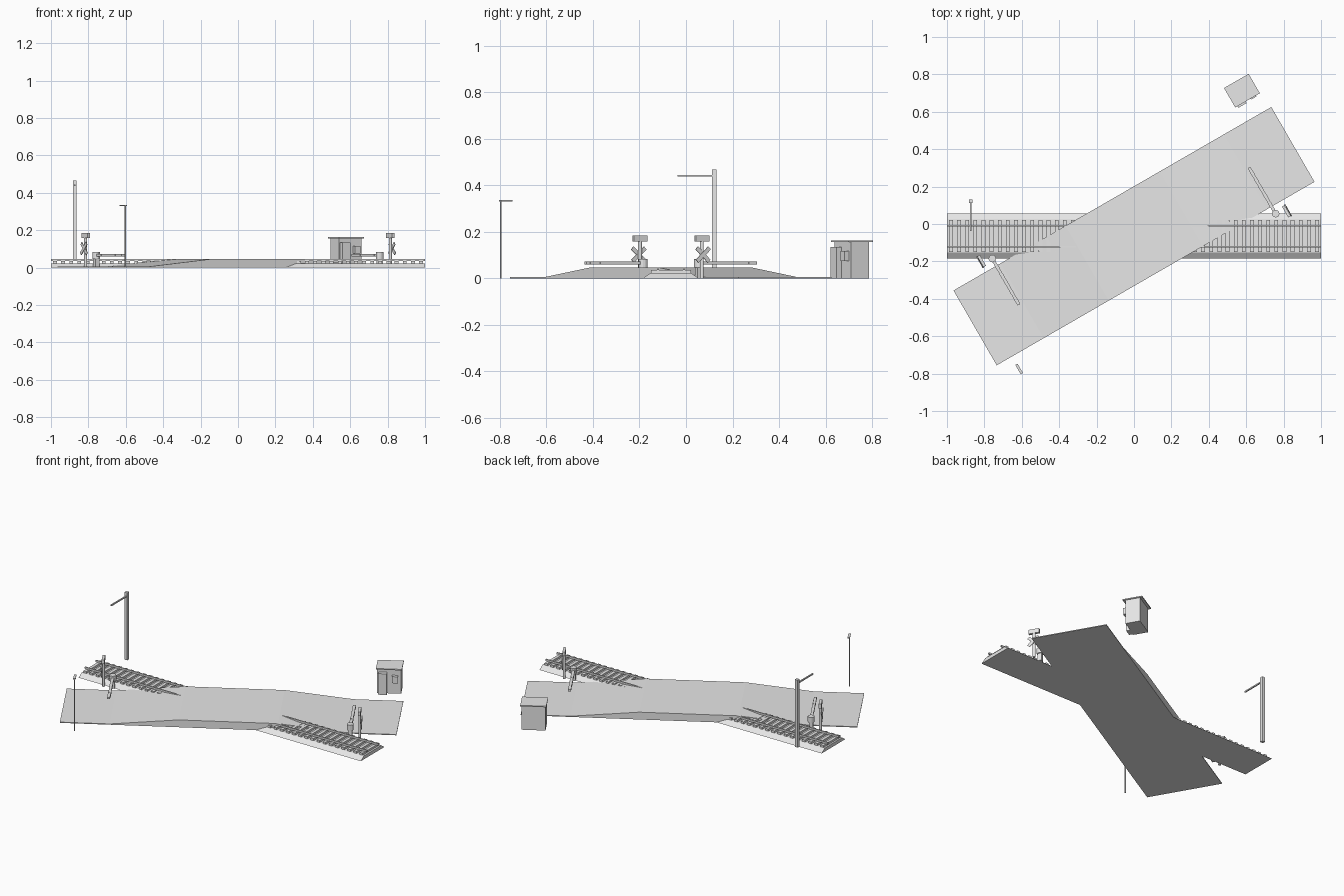
import bpy, bmesh, math
from mathutils import Matrix

cube = bpy.data.objects.get("Cube")
if cube:
    bpy.data.objects.remove(cube, do_unlink=True)

grey = bpy.data.materials.new("plain_grey")
grey.use_nodes = True
colour = (0.8, 0.8, 0.8, 1)
grey.diffuse_color = colour
grey.node_tree.nodes["Principled BSDF"].inputs["Base Color"].default_value = colour

# Frames: the track runs along x, the road is turned by 30 degrees
TRACK = Matrix.Translation((0, -0.065, 0))
ROAD = TRACK @ Matrix.Rotation(math.radians(30), 4, 'Z')
HALF_TURN = Matrix.Rotation(math.pi, 4, 'Z')


def finish(name, bm, frame):
    bmesh.ops.recalc_face_normals(bm, faces=bm.faces)
    mesh = bpy.data.meshes.new(name)
    bm.to_mesh(mesh)
    bm.free()
    mesh.materials.append(grey)
    obj = bpy.data.objects.new(name, mesh)
    obj.matrix_world = frame
    bpy.context.collection.objects.link(obj)
    return obj


def add_box(bm, x, y, z, tilt=0):
    """Add a box from its three (low, high) ranges, tilted about the x axis."""
    centre = [(a + b) / 2 for a, b in (x, y, z)]
    size = [b - a for a, b in (x, y, z)]
    m = Matrix.Translation(centre) @ Matrix.Rotation(tilt, 4, 'X') @ Matrix.Diagonal((*size, 1))
    bmesh.ops.create_cube(bm, size=1, matrix=m)


def box(name, frame, x, y, z, tilt=0):
    bm = bmesh.new()
    add_box(bm, x, y, z, tilt)
    return finish(name, bm, frame)


def around(c, half):
    return (c - half, c + half)


def cylinder(name, frame, centre, radius, depth, axis='Z', sides=12):
    bm = bmesh.new()
    turn = Matrix.Rotation(math.pi / 2, 4, 'Y') if axis == 'X' else Matrix()
    bmesh.ops.create_cone(bm, cap_ends=True, segments=sides, radius1=radius, radius2=radius,
                          depth=depth, matrix=Matrix.Translation(centre) @ turn)
    return finish(name, bm, frame)


def prism(name, frame, profile, offset, sweep):
    """Extrude a closed profile; offset maps (a, b) to a point."""
    bm = bmesh.new()
    face = bm.faces.new([bm.verts.new(offset(a, b)) for a, b in profile])
    new = bmesh.ops.extrude_face_region(bm, geom=[face])["geom"]
    bmesh.ops.translate(bm, vec=sweep, verts=[v for v in new if isinstance(v, bmesh.types.BMVert)])
    return finish(name, bm, frame)


# Road with a ramp on both sides of the track
END, FOOT, CREST, LOW, HIGH, HALF_W = 0.981, 0.69, 0.29, 0.005, 0.047, 0.231
prism("road", ROAD,
      [(-END, 0), (END, 0), (END, LOW), (FOOT, LOW), (CREST, HIGH),
       (-CREST, HIGH), (-FOOT, LOW), (-END, LOW)],
      lambda a, b: (a, -HALF_W, b), (0, 2 * HALF_W, 0))

# Ballast bed
prism("ballast", TRACK, [(-0.12, 0), (0.12, 0), (0.088, 0.022), (-0.088, 0.022)],
      lambda a, b: (-1, a, b), (2, 0, 0))

# Sleepers
bm = bmesh.new()
for i in range(46):
    add_box(bm, around(-0.979 + i * 0.0435, 0.01), (-0.086, 0.086), (0.022, 0.035))
finish("sleepers", bm, TRACK)

# Rails
for side, y in (("right", -0.056), ("left", 0.056)):
    box(side + "_rail", TRACK, (-1, 1), around(y, 0.004), (0.035, 0.0465))

# Crossing signal and barrier, repeated on the opposite side
for side, frame in (("right", ROAD), ("left", ROAD @ HALF_TURN)):
    u, v = -0.772, 0.292
    cylinder(side + "_signal_post", frame, (u, v, 0.09), 0.008, 0.18)
    box(side + "_signal_box", frame, around(u, 0.008), around(v, 0.033), (0.158, 0.185))
    for n, tilt in enumerate((0.75, -0.75)):
        box(f"{side}_cross_board_{n}", frame, around(u - 0.009 - 0.003 * n, 0.002),
            around(v, 0.042), around(0.102, 0.009), tilt)
    u, v = -0.716, 0.275
    box(side + "_barrier_post", frame, around(u, 0.012), around(v, 0.012), (0, 0.05))
    cylinder(side + "_barrier_drive", frame, (u, v, 0.065), 0.02, 0.036)
    box(side + "_barrier_arm", frame, around(u, 0.008), (-0.01, v), (0.06, 0.072))
    bm = bmesh.new()
    for i in range(5):
        add_box(bm, around(u, 0.009), around(0.02 + i * 0.05, 0.012), (0.0595, 0.0725))
    finish(side + "_barrier_bands", bm, frame)

# Utility pole with a cross arm over the track
box("utility_pole", Matrix(), around(-0.873, 0.01), around(0.121, 0.01), (0.035, 0.467))
box("utility_arm", Matrix(), around(-0.873, 0.004), (-0.037, 0.121), (0.437, 0.445))

# Street lamp leaning its head over the road
LAMP = Matrix.Translation((-0.602, -0.796, 0)) @ Matrix.Rotation(math.radians(30), 4, 'Z')
cylinder("lamp_post", LAMP, (0, 0, 0.166), 0.004, 0.332, sides=8)
box("lamp_head", LAMP, around(0, 0.007), (-0.004, 0.053), (0.33, 0.336))

# Keeper's hut
HUT = Matrix.Translation((0.577, 0.713, 0)) @ Matrix.Rotation(math.radians(30), 4, 'Z')
box("hut_walls", HUT, around(0, 0.07), (-0.045, 0.045), (0, 0.156))
box("hut_roof", HUT, around(0, 0.076), around(0, 0.06), (0.156, 0.163))
box("hut_door", HUT, (-0.062, -0.012), (-0.07, -0.045), (0, 0.135))
box("hut_window", HUT, (0.018, 0.052), (-0.066, -0.045), (0.075, 0.117))
